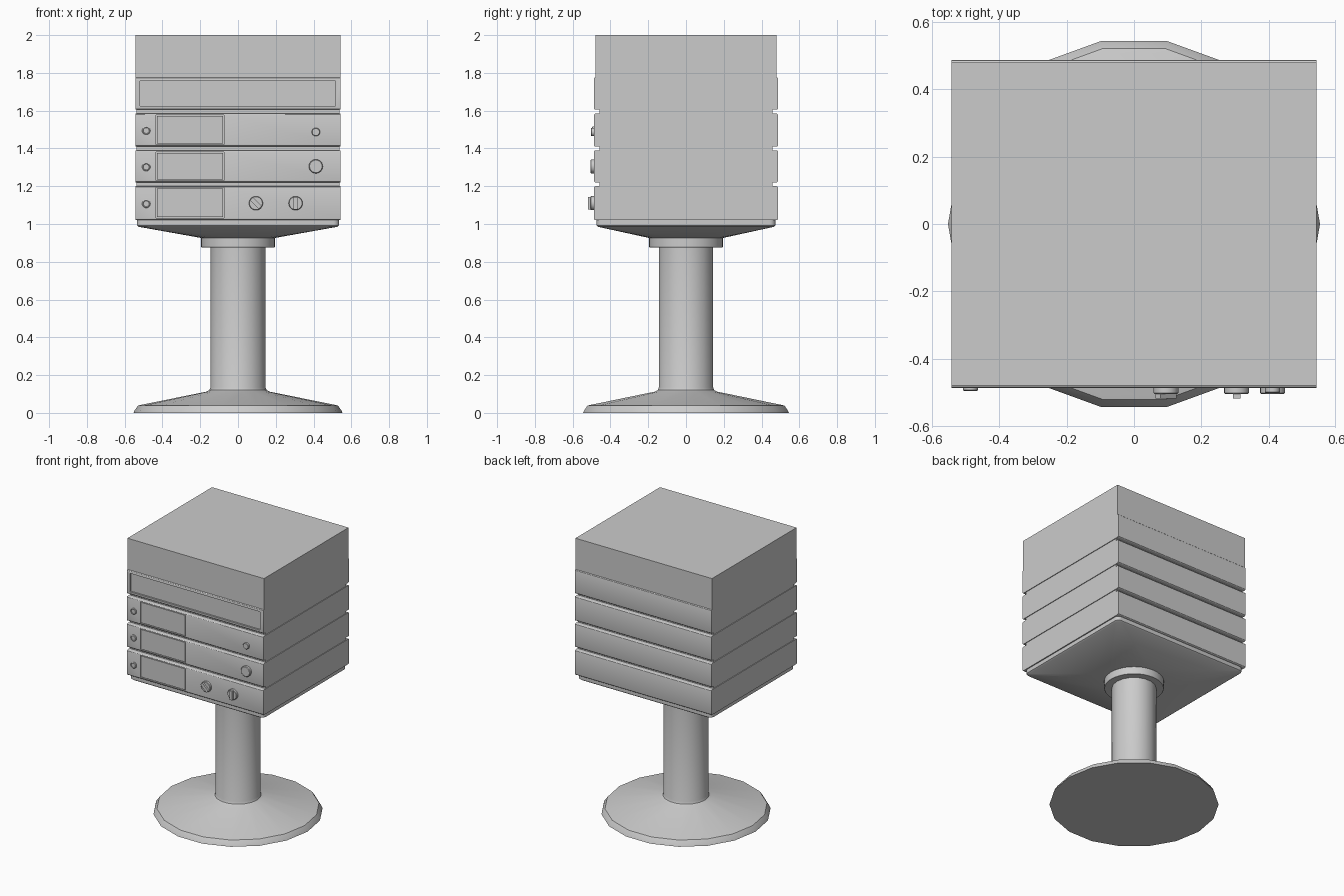
import bpy, bmesh, math
from mathutils import Matrix

if "Cube" in bpy.data.objects:
    bpy.data.objects.remove(bpy.data.objects["Cube"])

HX, HY = 0.543, 0.488


def finish(bm, name, smooth=True):
    bmesh.ops.recalc_face_normals(bm, faces=bm.faces)
    me = bpy.data.meshes.new(name)
    bm.to_mesh(me)
    bm.free()
    ob = bpy.data.objects.new(name, me)
    bpy.context.collection.objects.link(ob)
    bpy.ops.object.select_all(action='DESELECT')
    bpy.context.view_layer.objects.active = ob
    ob.select_set(True)
    if smooth:
        bpy.ops.object.shade_smooth_by_angle(angle=math.radians(30))
    return ob


def loft(name, rings):
    """Skin equal-length rings of points and cap both ends."""
    bm = bmesh.new()
    rows = [[bm.verts.new(p) for p in r] for r in rings]
    n = len(rows[0])
    for a, b in zip(rows, rows[1:]):
        for i in range(n):
            j = (i + 1) % n
            bm.faces.new((a[i], a[j], b[j], b[i]))
    bm.faces.new(rows[0][::-1])
    bm.faces.new(rows[-1])
    return finish(bm, name)


def circle(r, z, n):
    return [(r * math.cos(2 * math.pi * i / n), r * math.sin(2 * math.pi * i / n), z)
            for i in range(n)]


def rounded_rect(hx, hy, r, z, seg=6):
    pts = []
    for k, (sx, sy) in enumerate(((1, 1), (-1, 1), (-1, -1), (1, -1))):
        for i in range(seg + 1):
            a = math.pi / 2 * (k + i / seg)
            pts.append((sx * (hx - r) + r * math.cos(a), sy * (hy - r) + r * math.sin(a), z))
    return pts


def box(name, x0, x1, y0, y1, z0, z1, bevel=0.0):
    """Box whose lengthwise (x) edges can be rounded."""
    bm = bmesh.new()
    m = Matrix.Translation(((x0 + x1) / 2, (y0 + y1) / 2, (z0 + z1) / 2)) @ \
        Matrix.Diagonal((x1 - x0, y1 - y0, z1 - z0, 1))
    bmesh.ops.create_cube(bm, size=1, matrix=m)
    if bevel:
        edges = [e for e in bm.edges if abs(e.verts[0].co.x - e.verts[1].co.x) > 0.01]
        bmesh.ops.bevel(bm, geom=edges, offset=bevel, segments=3, profile=0.5, affect='EDGES')
    return finish(bm, name, bool(bevel))


def recess(ob, x0, x1, z0, z1, depth):
    cut = box("cutter", x0, x1, -0.6, -HY + depth, z0, z1)
    cut.hide_render = True
    mod = ob.modifiers.new("recess", 'BOOLEAN')
    mod.object, mod.operation, mod.solver = cut, 'DIFFERENCE', 'EXACT'
    bpy.context.view_layer.objects.active = ob
    bpy.ops.object.modifier_apply(modifier=mod.name)
    bpy.data.objects.remove(cut)


def knob(name, x, z, profile, n=24):
    """Dial turned around the y axis; profile is (radius, y) pairs."""
    rings = [[(x + px, y, z + pz) for px, pz, _ in circle(r, 0, n)] for r, y in profile]
    return loft(name, rings)


def grip(name, x, z, angle):
    bm = bmesh.new()
    bmesh.ops.create_cube(bm, size=1, matrix=Matrix.Translation((x, -0.509, z))
                          @ Matrix.Rotation(angle, 4, 'Y')
                          @ Matrix.Diagonal((0.022, 0.02, 0.066, 1)))
    return finish(bm, name, False)


# Pedestal: flared foot and column
loft("pedestal", [circle(r, z, 18) for r, z in (
    (0.553, 0), (0.548, 0.012), (0.53, 0.038), (0.515, 0.042), (0.17, 0.112),
    (0.152, 0.12), (0.146, 0.135), (0.146, 0.89))])
loft("collar", [circle(r, z, 36) for r, z in ((0.193, 0.875), (0.196, 0.88), (0.196, 0.935))])

# Tapered tray under the stack
loft("tray", [rounded_rect(0.2, 0.2, 0.2, 0.927),
              rounded_rect(0.525, 0.465, 0.03, 0.985),
              rounded_rect(0.535, 0.473, 0.03, 0.992),
              rounded_rect(0.535, 0.473, 0.03, 1.03)])

# Stack of four units with recessed gaps, and the top block
units = [(1.02, 1.2), (1.22, 1.39), (1.41, 1.585), (1.605, 1.777)]
for i, (z0, z1) in enumerate(units):
    unit = box(f"unit_{i + 1}", -HX, HX, -HY, HY, z0, z1, 0.01)
    if i < 3:
        box(f"spacer_{i + 1}", -0.538, 0.538, -0.458, 0.458, z1 - 0.01, units[i + 1][0] + 0.01)
        # Door panel set in a thin groove, and a small button
        recess(unit, -0.435, -0.074, z0 + 0.011, z1 - 0.008, 0.01)
        box(f"door_panel_{i + 1}", -0.43, -0.079, -HY + 0.001, -HY + 0.015, z0 + 0.016, z1 - 0.013)
        knob(f"button_{i + 1}", -0.486, (z0 + z1) / 2 - 0.003,
             [(0.022, -0.48), (0.022, -0.494), (0.018, -0.497), (0.015, -0.494)])
    else:
        recess(unit, -0.518, 0.516, 1.625, 1.757, 0.012)
box("top_block", -HX, HX, -0.48, 0.48, 1.77, 2.0)

# Dials on the front
knob("small_dial", 0.412, 1.487, [(0.022, -0.48), (0.022, -0.5), (0.019, -0.503)])
knob("large_dial", 0.412, 1.305, [(0.037, -0.48), (0.037, -0.502), (0.033, -0.506)])
for side, x, ang in (("left", 0.095, -math.pi / 4), ("right", 0.305, 0)):
    knob(f"{side}_selector", x, 1.11, [(0.037, -0.48), (0.037, -0.502), (0.034, -0.505)])
    grip(f"{side}_selector_grip", x, 1.11, ang)
